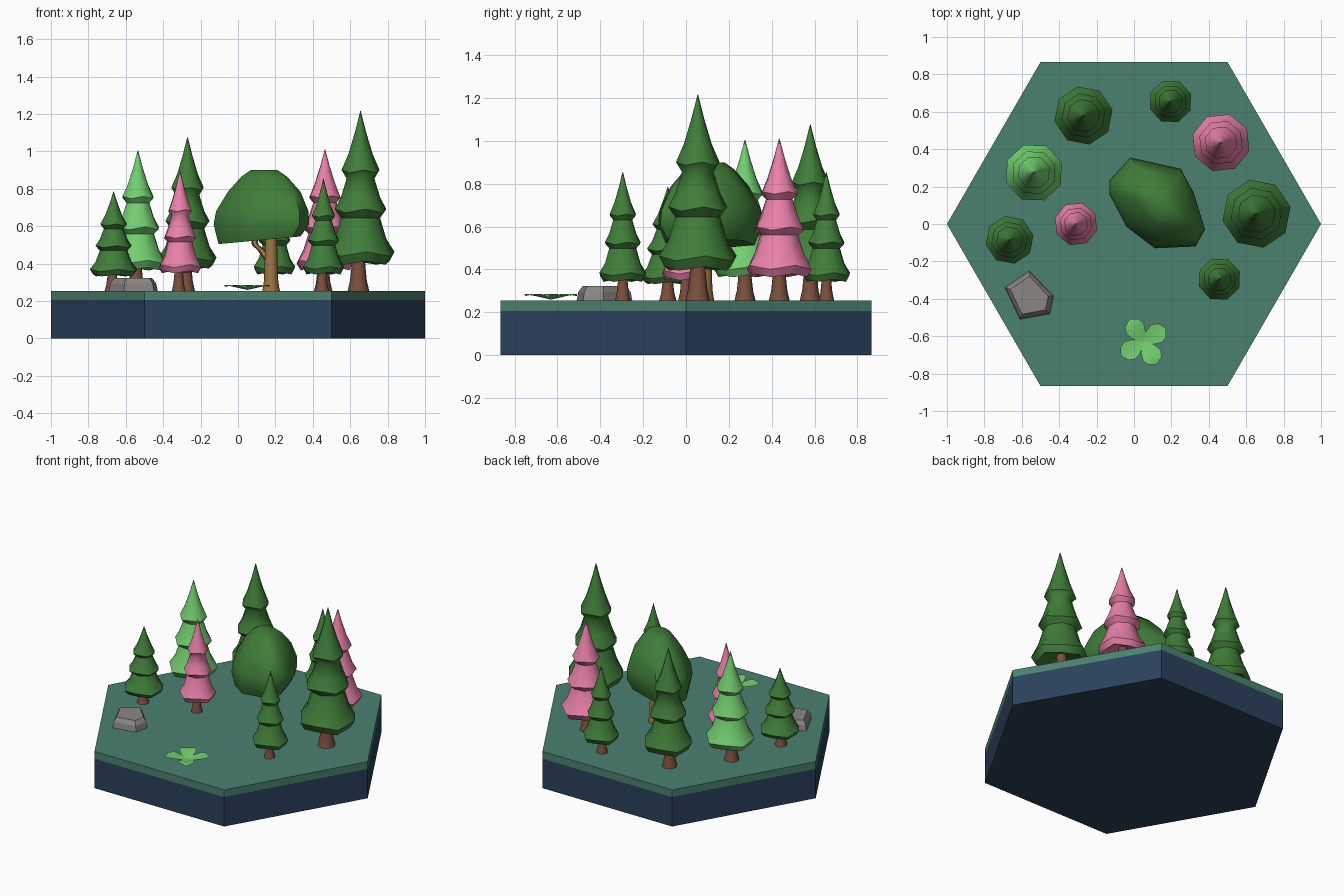
import bpy, bmesh, math
from mathutils import Vector

if "Cube" in bpy.data.objects:
    bpy.data.objects.remove(bpy.data.objects["Cube"])

GROUND = 0.255


def material(name, r, g, b):
    m = bpy.data.materials.new(name)
    m.diffuse_color = (r, g, b, 1)
    m.use_nodes = True
    m.node_tree.nodes["Principled BSDF"].inputs["Base Color"].default_value = m.diffuse_color
    return m


NAVY = material("navy", .023, .054, .107)
TURF = material("turf", .07, .22, .16)
DARK = material("dark_green", .05, .205, .04)
LIGHT = material("light_green", .17, .62, .16)
PINK = material("pink", .82, .22, .40)
BARK = material("bark", .20, .08, .045)
TAN = material("tan_bark", .35, .18, .06)
STONE = material("stone", .26, .24, .23)


def loft(name, rings, mat, smooth=None):
    """Skin equal-length rings of points, cap both ends."""
    bm = bmesh.new()
    loops = [[bm.verts.new(p) for p in ring] for ring in rings]
    n = len(loops[0])
    for a, b in zip(loops, loops[1:]):
        for i in range(n):
            j = (i + 1) % n
            bm.faces.new((a[i], a[j], b[j], b[i]))
    bm.faces.new(loops[0][::-1])
    bm.faces.new(loops[-1])
    bmesh.ops.remove_doubles(bm, verts=bm.verts, dist=1e-4)
    bmesh.ops.recalc_face_normals(bm, faces=bm.faces)
    return finish(name, bm, mat, smooth)


def finish(name, bm, mat, smooth=None):
    me = bpy.data.meshes.new(name)
    bm.to_mesh(me)
    bm.free()
    me.materials.append(mat)
    ob = bpy.data.objects.new(name, me)
    bpy.context.collection.objects.link(ob)
    if smooth:
        bpy.ops.object.select_all(action='DESELECT')
        ob.select_set(True)
        bpy.context.view_layer.objects.active = ob
        bpy.ops.object.shade_smooth_by_angle(angle=math.radians(smooth))
    return ob


def circle(x, y, z, r, n, phase=0.0, wobble=0.0):
    return [(x + r * math.cos(phase + math.tau * i / n),
             y + r * math.sin(phase + math.tau * i / n),
             z + wobble * (-1) ** i) for i in range(n)]


# hexagonal base slab and turf layer
loft("base_slab", [circle(0, 0, z, 1, 6) for z in (0, .205)], NAVY)
loft("turf_layer", [circle(0, 0, z, 1, 6) for z in (.205, GROUND)], TURF)

# conifers: (radius, height, rim wobble) as fractions of tree size
CROWN = [(.22, .22, 0), (.86, .155, .01), (1.0, .205, .012), (.76, .29, 0),
         (.58, .405, 0), (.76, .445, .01), (.58, .52, 0), (.41, .625, 0),
         (.56, .665, .008), (.36, .76, 0), (.17, .88, 0), (.01, 1.0, 0)]
TRUNK = [(.31, 0), (.24, .06), (.2, .14), (.17, .25)]


def conifer(x, y, r, top, mat, phase):
    h = top - GROUND
    loft("conifer_crown", [circle(x, y, GROUND + t * h, k * r, 8, phase, w * h)
                           for k, t, w in CROWN], mat, 50)
    loft("conifer_trunk", [circle(x - .06 * r, y, GROUND + t * h, k * r, 8)
                           for k, t in TRUNK], BARK, 50)


for i, tree in enumerate([
        (-.27, .58, .158, 1.075, DARK), (.195, .655, .117, .855, DARK),
        (.465, .435, .158, 1.01, PINK), (.655, .055, .185, 1.215, DARK),
        (.457, -.295, .116, .855, DARK), (-.31, 0, .117, .90, PINK),
        (-.665, -.085, .13, .785, DARK), (-.535, .275, .158, 1.005, LIGHT)]):
    conifer(*tree, phase=.2 + .15 * (i % 3))

# broad tree canopy: one outline scaled through several heights
OUTLINE = [(-.13, .235), (-.02, .355), (.25, .295), (.32, .165), (.38, -.03),
           (.33, -.12), (.11, -.13), (-.04, -.015), (-.13, .155)]
CX, CY = .125, .11
LEVELS = [(.545, .35, .03), (.525, .86, -.01), (.61, 1.0, 0), (.68, .97, .005),
          (.785, .76, .015), (.865, .48, .015), (.9, .28, .015)]
loft("broad_canopy", [[(CX + dx + (x - CX) * s, CY + (y - CY) * s,
                        z + (.08 * (x - CX) if z < .6 else 0))
                       for x, y in OUTLINE] for z, s, dx in LEVELS], DARK, 50)

# broad tree trunk and side branches
TX, TY = .177, .085
loft("broad_trunk", [circle(TX, TY, z, r, 8) for z, r in
                     [(GROUND, .046), (.31, .038), (.43, .035), (.60, .028)]], TAN, 50)
loft("side_branch", [circle(TX + dx, TY + dy, z, r, 6) for dx, dy, z, r in
                     [(0, 0, .40, .022), (-.05, .01, .47, .022),
                      (-.085, .02, .50, .018), (-.095, .025, .58, .015)]], TAN, 50)

# faceted rock
ROCK = [(-.69, -.34), (-.56, -.25), (-.43, -.385), (-.45, -.48), (-.61, -.51)]
loft("rock", [[(-.56 + (x + .56) * s, -.385 + (y + .385) * s, z) for x, y in ROCK]
              for z, s in [(GROUND, 1), (.295, .94), (.322, .78)]], STONE)

# low plant: four creased leaves turned around a centre
bm = bmesh.new()
LEAF = [(0, .008, .260), (.045, .042, .268), (.085, .055, .278),
        (.118, .042, .280), (.138, .008, .276)]
for k in range(4):
    a = math.radians(32 + 90 * k)
    u = Vector((math.cos(a), math.sin(a), 0))
    v = Vector((-u.y, u.x, 0))
    rows = []
    for d, w, z in LEAF:
        c = Vector((.05, -.63, z)) + u * d
        lift = Vector((0, 0, .12 * w))
        rows.append([bm.verts.new(p) for p in (c - v * w + lift, c, c + v * w + lift)])
    for p, q in zip(rows, rows[1:]):
        for i in range(2):
            bm.faces.new((p[i], q[i], q[i + 1], p[i + 1]))
finish("leafy_plant", bm, LIGHT, 50)
